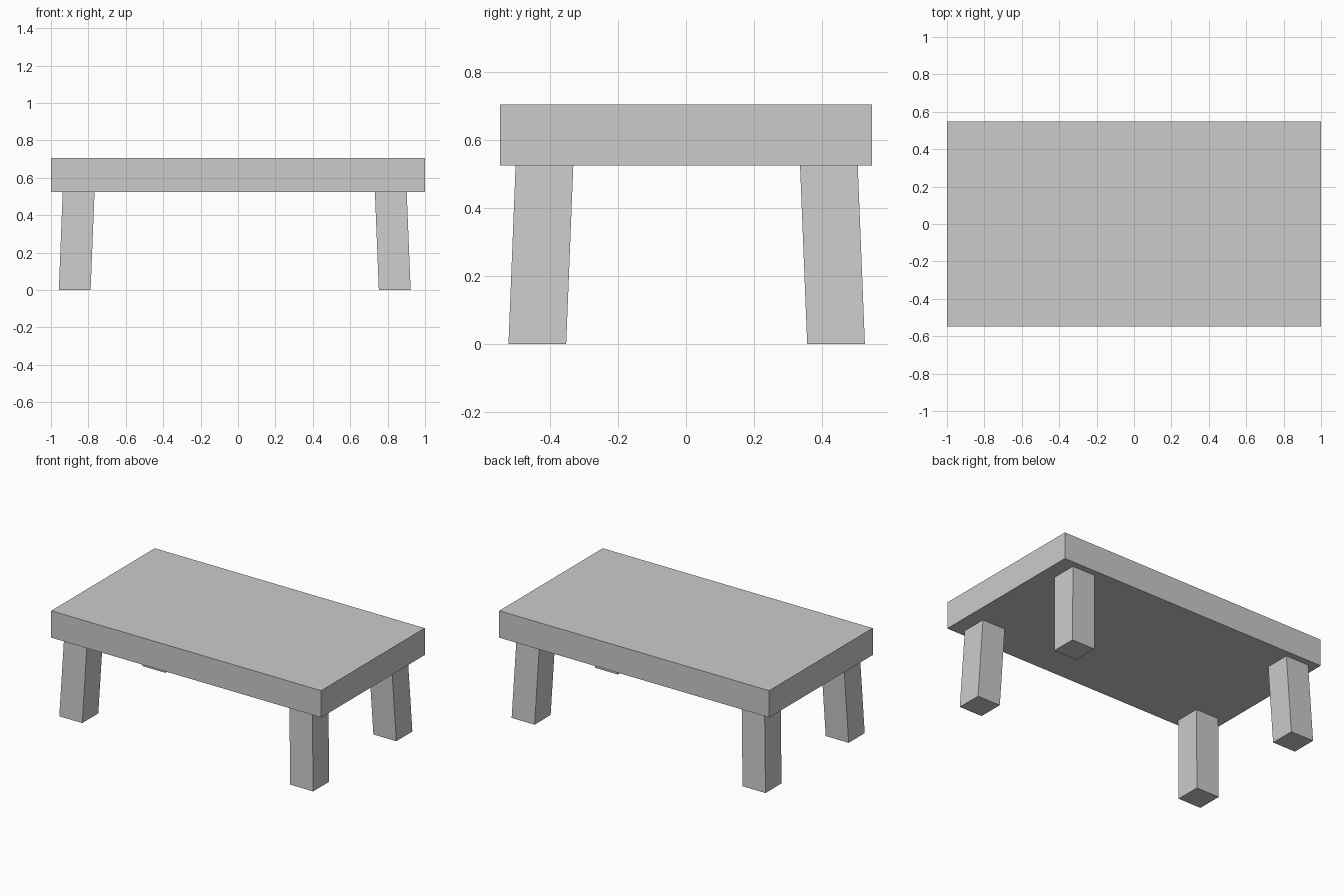
import bpy
import bmesh
from mathutils import Vector

cube = bpy.data.objects.get("Cube")
if cube:
    bpy.data.objects.remove(cube, do_unlink=True)

grey = bpy.data.materials.new("plain grey")
grey.use_nodes = True
colour = (0.6, 0.6, 0.6, 1)
grey.diffuse_color = colour
grey.node_tree.nodes["Principled BSDF"].inputs["Base Color"].default_value = colour

TOP, UNDERSIDE = 0.705, 0.525
LEG_WIDTH = 0.17


def add_block(name, size, centre, lean=(0, 0)):
    """Box whose upper face is shifted sideways by lean."""
    bm = bmesh.new()
    bmesh.ops.create_cube(bm, size=1)
    bmesh.ops.scale(bm, vec=size, verts=bm.verts)
    for v in bm.verts:
        if v.co.z > 0:
            v.co += Vector((lean[0], lean[1], 0))
    mesh = bpy.data.meshes.new(name)
    bm.to_mesh(mesh)
    bm.free()
    mesh.materials.append(grey)
    obj = bpy.data.objects.new(name, mesh)
    obj.location = centre
    bpy.context.collection.objects.link(obj)
    return obj


# Thick rectangular slab
add_block("table_top", (2, 1.096, TOP - UNDERSIDE), (0, 0, (TOP + UNDERSIDE) / 2))

# Four square legs, each splayed outwards towards the floor
for x_name, x, x_lean in (("right", -0.873, 0.021), ("left", 0.838, -0.021)):
    for y_name, y, y_lean in (("front", -0.438, 0.021), ("back", 0.442, -0.021)):
        add_block(f"{y_name}_{x_name}_leg", (LEG_WIDTH, LEG_WIDTH, UNDERSIDE),
                  (x, y, UNDERSIDE / 2), (x_lean, y_lean))
